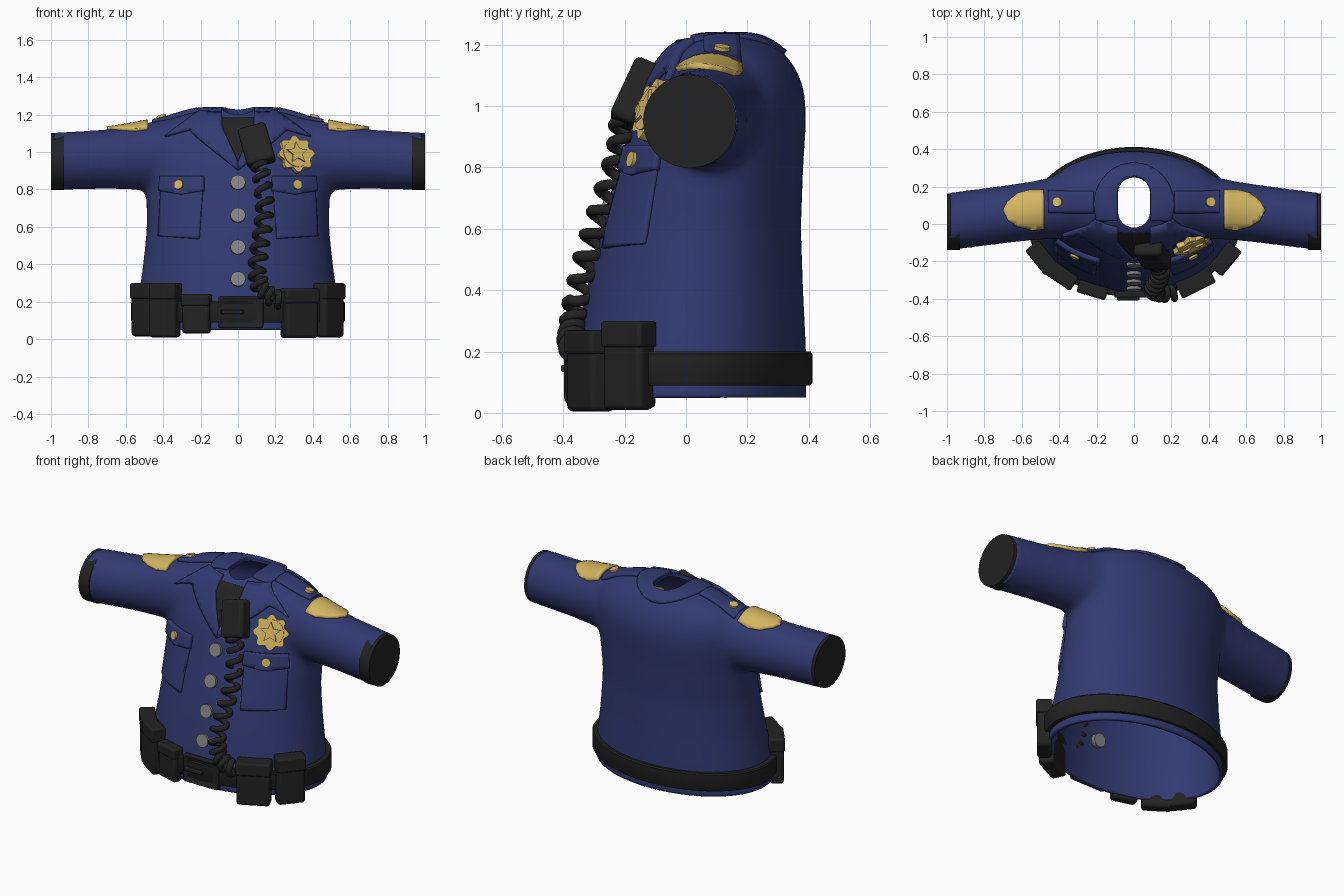
import bpy, bmesh, math
from mathutils import Vector, Matrix, Euler
from mathutils.bvhtree import BVHTree

if "Cube" in bpy.data.objects:
    bpy.data.objects.remove(bpy.data.objects["Cube"])

def material(name, *c):
    m = bpy.data.materials.new(name)
    m.diffuse_color = (*c, 1)
    m.use_nodes = True
    m.node_tree.nodes["Principled BSDF"].inputs["Base Color"].default_value = m.diffuse_color
    return m

BLUE = material("navy cloth", .031, .042, .165)
BLACK = material("black leather", .016, .016, .016)
GOLD = material("gold metal", .66, .47, .12)
GREY = material("grey button", .23, .23, .23)

def finish(name, bm, mat, recalc=True):
    if recalc:
        bmesh.ops.recalc_face_normals(bm, faces=bm.faces)
    me = bpy.data.meshes.new(name)
    bm.to_mesh(me)
    ob = bpy.data.objects.new(name, me)
    bpy.context.collection.objects.link(ob)
    me.materials.append(mat)
    return ob

def loft(bm, rings, cap=True):
    vr = [[bm.verts.new(p) for p in r] for r in rings]
    n = len(vr[0])
    for a, b in zip(vr, vr[1:]):
        for i in range(n):
            bm.faces.new((a[i], a[(i + 1) % n], b[(i + 1) % n], b[i]))
    if cap:
        bm.faces.new(vr[0][::-1])
        bm.faces.new(vr[-1])
    return vr

def ellipse(a, yf, yb, z, n=64):
    c, b = (yf + yb) / 2, (yb - yf) / 2
    return [(a * math.cos(2 * math.pi * i / n), c + b * math.sin(2 * math.pi * i / n), z) for i in range(n)]

# Shirt: torso and sleeves, fused and smoothed
bm = bmesh.new()
loft(bm, [ellipse(a, f, b, z) for z, a, f, b in (
    (-.06, .55, -.37, .39), (.05, .548, -.37, .392), (.2, .537, -.362, .392), (.4, .508, -.325, .382),
    (.6, .488, -.28, .375), (.8, .492, -.222, .382), (.95, .5, -.18, .392), (1.05, .49, -.138, .387),
    (1.12, .46, -.1, .36), (1.18, .38, -.055, .315), (1.215, .27, 0, .26), (1.228, .2, .03, .225))])
for s in (-1, 1):
    loft(bm, [[(s * x, y + ry * math.cos(i * math.pi / 16), z + rz * math.sin(i * math.pi / 16))
               for i in range(32)] for x, y, z, ry, rz in (
        (.2, .1, 1.0, .17, .2), (.4, .09, .985, .17, .19), (.55, .07, .972, .158, .175),
        (.7, .05, .962, .156, .16), (1.0, .012, .95, .155, .155), (1.06, .01, .95, .155, .155))])
base = finish("shirt_base", bm, BLUE)
r = base.modifiers.new("fuse", 'REMESH')
r.mode, r.voxel_size = 'VOXEL', .018
sm = base.modifiers.new("smooth", 'SMOOTH')
sm.iterations, sm.factor = 22, .5
me = bpy.data.meshes.new_from_object(base.evaluated_get(bpy.context.evaluated_depsgraph_get()))
bpy.data.objects.remove(base)
bm = bmesh.new()
bm.from_mesh(me)
for co, no in (((0, 0, .05), (0, 0, -1)), ((.98, 0, 0), (1, 0, 0)), ((-.98, 0, 0), (-1, 0, 0))):
    bmesh.ops.bisect_plane(bm, geom=bm.verts[:] + bm.edges[:] + bm.faces[:], plane_co=co, plane_no=no, clear_outer=True)
BVH = BVHTree.FromBMesh(bm)
shirt = finish("shirt", bm, BLUE, False)
so = shirt.modifiers.new("cloth", 'SOLIDIFY')
so.thickness, so.offset = .02, -1

def capsule(r, y0, y1, n=12):
    return [(r * math.cos(k * math.pi / n), y1 - r + r * math.sin(k * math.pi / n)) for k in range(n + 1)] + \
           [(-r * math.cos(k * math.pi / n), y0 + r - r * math.sin(k * math.pi / n)) for k in range(n + 1)]

# Neck hole
bm = bmesh.new()
loft(bm, [[(x, y, z) for x, y in capsule(.086, -.02, .25)] for z in (1.08, 1.4)])
cutter = finish("neck_cutter", bm, BLUE)
cutter.hide_render = True
cutter.hide_set(True)
bo = shirt.modifiers.new("neck", 'BOOLEAN')
bo.object, bo.operation, bo.solver = cutter, 'DIFFERENCE', 'EXACT'

def surface(u, v, top=False):
    o, d = (Vector((u, v, 3)), Vector((0, 0, -1))) if top else (Vector((u, -2, v)), Vector((0, 1, 0)))
    p, n, _, _ = BVH.ray_cast(o, d)
    if p is None:
        p, n, _, _ = BVH.find_nearest(Vector((u, v, 1.2)) if top else Vector((u, .05, v)))
    return p, n

# Plate that follows the cloth, from an outline seen from the front or the top
def patch(name, outline, h, mat, top=False, s=1, step=.025):
    bm = bmesh.new()
    bm.faces.new([bm.verts.new((s * u, v, 0)) for u, v in outline])
    for ax in (0, 1):
        for k in range(-30, 56):
            co, no = Vector(), Vector()
            co[ax], no[ax] = k * step + .003, 1
            bmesh.ops.bisect_plane(bm, geom=bm.verts[:] + bm.edges[:] + bm.faces[:], plane_co=co, plane_no=no)
    bmesh.ops.triangulate(bm, faces=[f for f in bm.faces if len(f.verts) > 4])
    bm.normal_update()
    if sum(f.normal.z * f.calc_area() for f in bm.faces) < 0:
        bmesh.ops.reverse_faces(bm, faces=bm.faces)
    for v in bm.verts:
        p, n = surface(v.co.x, v.co.y, top)
        v.co = p - n * .008
    ob = finish(name, bm, mat, False)
    m = ob.modifiers.new("thick", 'SOLIDIFY')
    m.thickness, m.offset = h + .008, 1
    return ob

# Flat shape standing on a surface point along its normal
def stud(name, p, n, shape, lo, hi, mat):
    bm = bmesh.new()
    loft(bm, [[(x, y, z) for x, y in shape] for z in (lo, hi)])
    ob = finish(name, bm, mat)
    ob.matrix_world = Matrix.Translation(p) @ n.to_track_quat('Z', 'Y').to_matrix().to_4x4()
    return ob

def wave(n, radius):
    return [(radius(i) * math.sin(2 * math.pi * i / n), radius(i) * math.cos(2 * math.pi * i / n)) for i in range(n)]

def box(name, size, loc, rot, mat, bev=.015, inset=0):
    bm = bmesh.new()
    bmesh.ops.create_cube(bm, size=1, matrix=Matrix.Diagonal((*size, 1)))
    if inset:
        f = min(bm.faces, key=lambda f: f.calc_center_median().y)
        bmesh.ops.inset_region(bm, faces=[f], thickness=inset, depth=0)
        bmesh.ops.translate(bm, verts=f.verts[:], vec=(0, .014, 0))
    ob = finish(name, bm, mat)
    ob.location, ob.rotation_euler = loc, rot
    b = ob.modifiers.new("round", 'BEVEL')
    b.width, b.segments = bev, 3
    return ob

# Paired parts: cuffs, pockets, lapels, shoulder straps and pads
disc = wave(16, lambda i: .026)
for s, side in ((-1, "right"), (1, "left")):
    bm = bmesh.new()
    loft(bm, [[(s * x, .012 + .152 * math.cos(i * math.pi / 20), .95 + .152 * math.sin(i * math.pi / 20))
               for i in range(40)] for x in (.93, 1)])
    finish("cuff_" + side, bm, BLACK)
    patch("pocket_" + side, [(.185, .82), (.205, .535), (.42, .55), (.405, .82)], .014, BLUE, s=s)
    patch("pocket_flap_" + side, [(.18, .865), (.18, .79), (.3, .77), (.412, .79), (.405, .868)], .025, BLUE, s=s)
    p, n = surface(s * .305, .82)
    stud("pocket_button_" + side, p, n, disc, 0, .036, GOLD)
    patch("lapel_" + side, [(.085, 1.2), (.21, 1.205), (.39, 1.08), (.26, 1.115), (.2, 1.06), (.0, .9), (.0, .945), (.085, 1.13)],
          .02, BLUE, s=s)
    patch("shoulder_strap_" + side, [(.215, .06), (.455, .06), (.455, .175), (.215, .175)], .016, BLUE, True, s)
    p, n = surface(s * .405, .115, True)
    stud("strap_button_" + side, p, n, disc, 0, .027, GOLD)
    patch("shoulder_pad_" + side, [(.48, -.02), (.55, -.024), (.62, -.008), (.67, .02), (.7, .07), (.675, .115), (.62, .155),
                                   (.55, .175), (.48, .175)], .018, GOLD, True, s)

# Collar band round the back of the neck
outer = [(.215 * math.cos(k * math.pi / 20), .1 + .22 * math.sin(k * math.pi / 20)) for k in range(21)]
inner = [(-x, y) for x, y in capsule(.087, -.02, .252)[:13]]
patch("collar", [(.2, .02)] + outer + [(-.2, .02), (-.087, .02)] + inner + [(.087, .02)], .014, BLUE, True)

# Undershirt in the V opening
patch("undershirt", [(-.092, 1.18), (.092, 1.18), (.085, 1.12), (.0, .94), (-.085, 1.12)], .006, BLACK)

# Front buttons
for z in (.32, .49, .66, .835):
    p, n = surface(0, z)
    stud("front_button", p, n, wave(16, lambda i: .04), -.05, .016, GREY)

# Badge with star
p, n = surface(.305, .985)
stud("badge", p, n, wave(64, lambda i: .093 + .011 * math.cos(i * math.pi / 4)), -.03, .022, GOLD)
stud("badge_ring", p, n, wave(32, lambda i: .075), 0, .028, GOLD)
stud("badge_star", p, n, wave(10, lambda i: .028 if i % 2 else .062), 0, .038, GOLD)

# Belt
A, F, B = .56, -.378, .4
C, R = (F + B) / 2, (B - F) / 2
bm = bmesh.new()
vr = loft(bm, [ellipse(A + o, F - o, B + o, z, 72) for o, z in
               ((-.03, .09), (.006, .09), (.012, .1), (.012, .192), (.006, .2), (-.03, .2))], False)
for i in range(72):
    bm.faces.new((vr[-1][i], vr[-1][(i + 1) % 72], vr[0][(i + 1) % 72], vr[0][i]))
finish("belt", bm, BLACK)

# Belt pouches with lids
for x, w, d, z0, z1 in ((-.49, .17, .08, .015, .3), (-.39, .18, .075, .01, .3), (-.22, .16, .06, .03, .24),
                        (.325, .2, .09, .005, .27), (.485, .17, .08, .01, .3)):
    y = C - R * math.sqrt(1 - (x / A) ** 2)
    n = Vector((x / A ** 2, (y - C) / R ** 2, 0)).normalized()
    loc = Vector((x, y, (z0 + z1) / 2)) + n * .005
    rot = (0, 0, math.atan2(n.x, -n.y))
    h = z1 - z0
    box("pouch", (w - .008, d, h), loc, rot, BLACK, .018)
    box("pouch_lid", (w, d + .012, h * .3), (loc.x, loc.y, z1 - h * .15), rot, BLACK, .012)

# Buckle and prong
box("buckle", (.24, .04, .17), (.015, -.378, .145), (0, 0, 0), BLACK, .012, .03)
box("buckle_prong", (.12, .03, .022), (-.03, -.393, .145), (0, 0, 0), BLACK, .006)

# Radio microphone on the chest
box("microphone", (.155, .09, .22), (.1, -.165, 1.035), (-.42, -.28, 0), BLACK, .02)
box("microphone_clip", (.06, .07, .1), (.1, -.12, 1.02), (-.42, -.28, 0), BLACK, .01)

# Coiled cord
path = [Vector(v) for v in ((.115, -.2, .95), (.13, -.21, .85), (.145, -.25, .72), (.135, -.29, .6), (.115, -.325, .48),
                            (.1, -.352, .36), (.12, -.365, .27), (.17, -.37, .23), (.25, -.36, .2))]
N, TURNS = 240, 13
cu = bpy.data.curves.new("cord", 'CURVE')
cu.dimensions, cu.bevel_depth, cu.bevel_resolution, cu.use_fill_caps = '3D', .018, 2, True
sp = cu.splines.new('POLY')
sp.points.add(N)
for i in range(N + 1):
    t = i / N * (len(path) - 1)
    k = min(int(t), len(path) - 2)
    c = path[k].lerp(path[k + 1], t - k)
    d = (path[k + 1] - path[k]).normalized()
    e = d.cross(Vector((0, 1, 0))).normalized()
    f = d.cross(e)
    a = 2 * math.pi * TURNS * i / N
    sp.points[i].co = (*(c + (e * math.cos(a) + f * math.sin(a)) * .036), 1)
cu.materials.append(BLACK)
cord = bpy.data.objects.new("coiled_cord", cu)
bpy.context.collection.objects.link(cord)

# Smooth shading with sharp edges kept
bpy.ops.object.select_all(action='DESELECT')
for ob in bpy.context.collection.objects:
    if ob.type == 'MESH' and ob is not cutter:
        ob.select_set(True)
        bpy.context.view_layer.objects.active = ob
bpy.ops.object.shade_smooth_by_angle(angle=math.radians(35))
